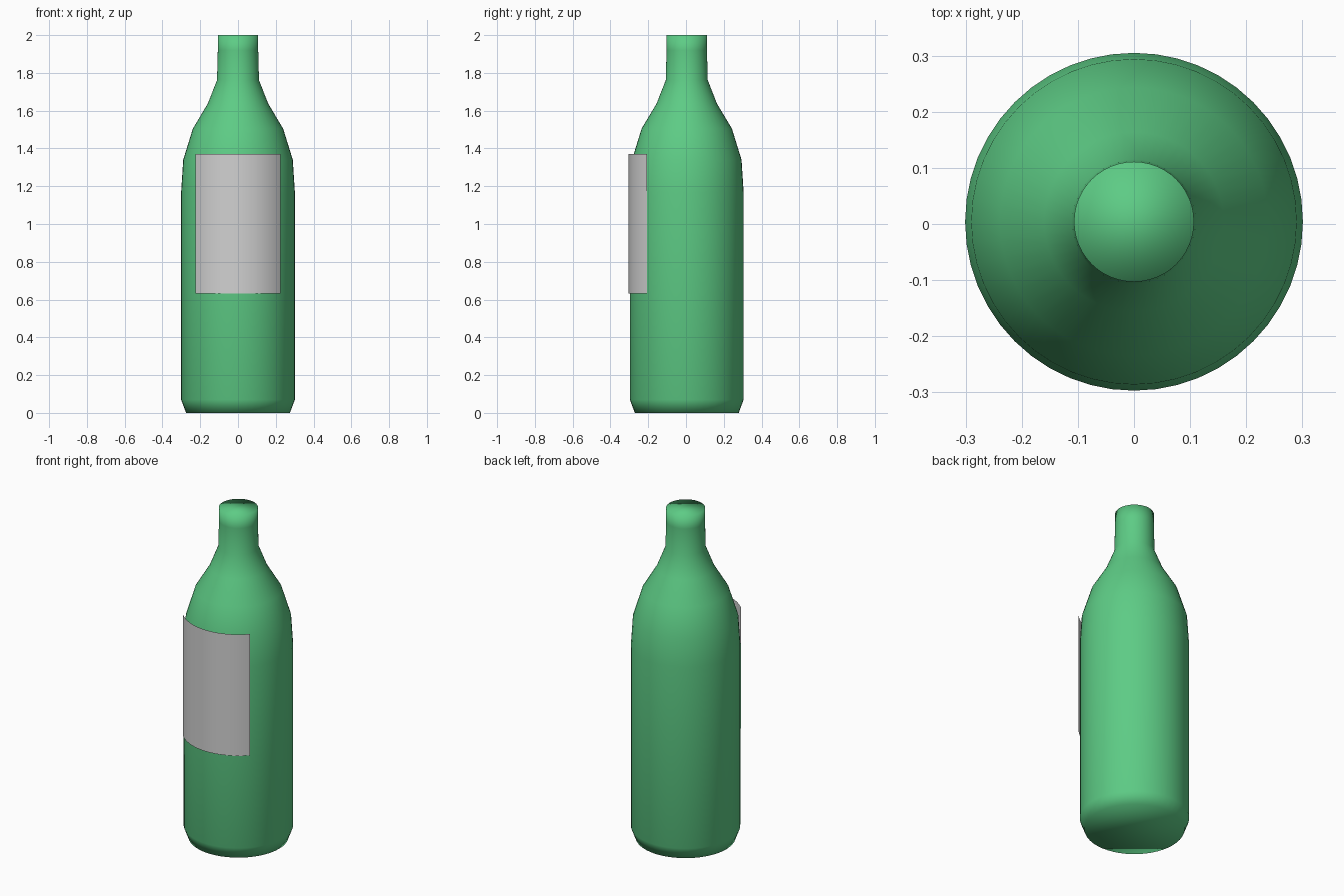
import bpy, bmesh, math

if "Cube" in bpy.data.objects:
    bpy.data.objects.remove(bpy.data.objects["Cube"])

CY = 0.004      # bottle axis, shifted back slightly to balance the label
SEG = 48


def material(name, rgb):
    m = bpy.data.materials.new(name)
    m.diffuse_color = (*rgb, 1)
    m.use_nodes = True
    m.node_tree.nodes["Principled BSDF"].inputs["Base Color"].default_value = m.diffuse_color
    return m


def finish(bm, name, mat):
    for f in bm.faces:
        f.smooth = True
    me = bpy.data.meshes.new(name)
    bm.to_mesh(me)
    bm.free()
    ob = bpy.data.objects.new(name, me)
    me.materials.append(mat)
    bpy.context.collection.objects.link(ob)
    ob.location.y = CY
    return ob


def ring(bm, r, z, start, end, count):
    step = (end - start) / SEG
    return [bm.verts.new((r * math.sin(start + i * step),
                          -r * math.cos(start + i * step), z))
            for i in range(count)]


def bridge(bm, low, high, closed):
    n = len(low)
    for i in range(n if closed else n - 1):
        j = (i + 1) % n
        bm.faces.new((low[i], low[j], high[j], high[i]))


# Bottle: lathed profile (radius, height) with flat caps
profile = [(0.275, 0), (0.301, 0.07), (0.301, 1.17), (0.29, 1.34),
           (0.239, 1.505), (0.16, 1.637), (0.111, 1.762),
           (0.107, 1.92), (0.107, 2.0)]
bm = bmesh.new()
rings = [ring(bm, r, z, 0, 2 * math.pi, SEG) for r, z in profile]
for a, b in zip(rings, rings[1:]):
    bridge(bm, a, b, True)
bm.faces.new(rings[0][::-1])
bm.faces.new(rings[-1])
finish(bm, "bottle", material("green glass", (0.11, 0.60, 0.235)))

# Label: thin curved sheet wrapped round the front
half = math.radians(47)
bm = bmesh.new()
low = ring(bm, 0.308, 0.633, -half, half, SEG + 1)
high = ring(bm, 0.308, 1.37, -half, half, SEG + 1)
bridge(bm, low, high, False)
finish(bm, "label", material("label grey", (0.64, 0.64, 0.64)))
